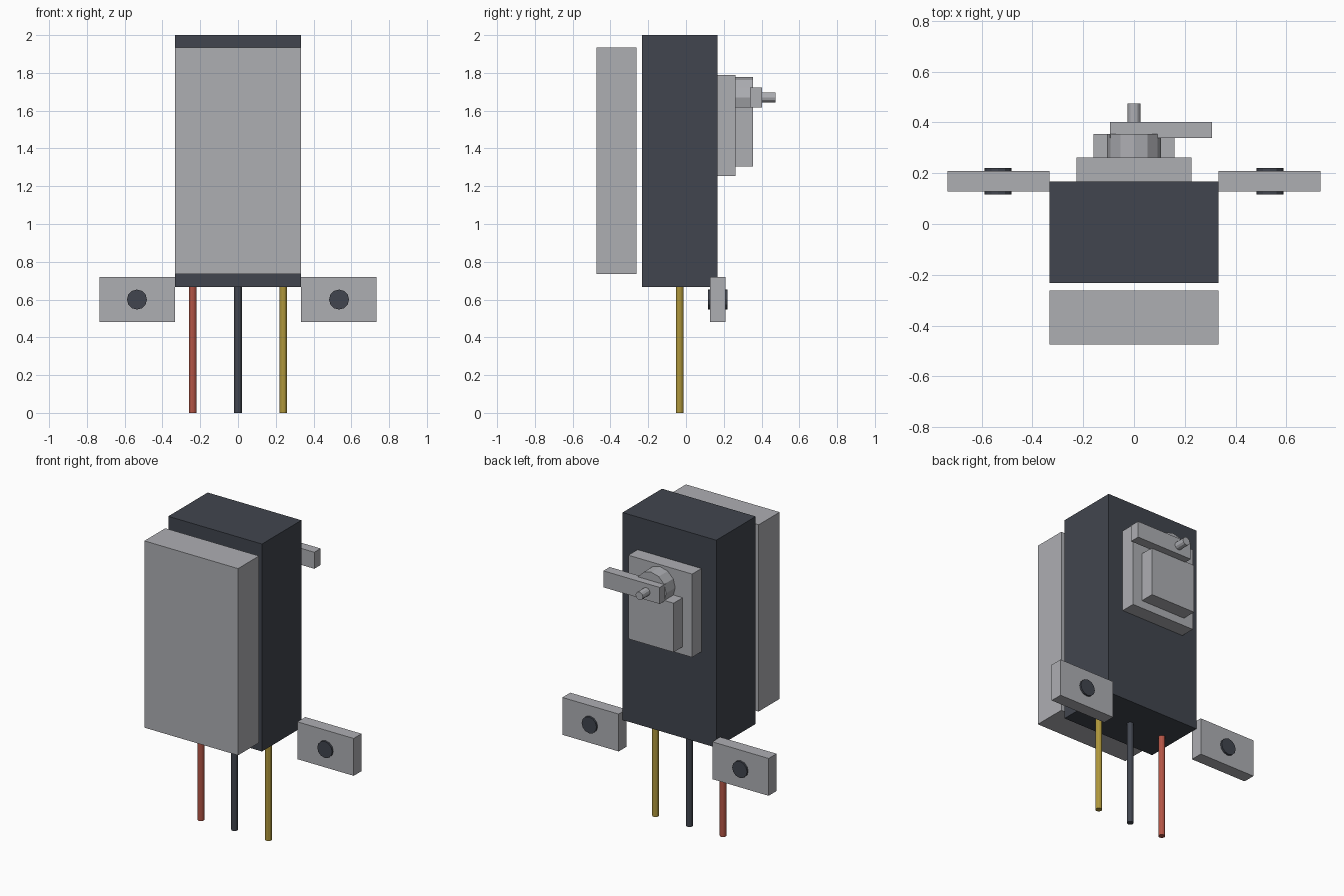
import bpy
import bmesh
from math import pi
from mathutils import Matrix, Vector

if "Cube" in bpy.data.objects:
    bpy.data.objects.remove(bpy.data.objects["Cube"])


def make_material(name, rgb):
    mat = bpy.data.materials.new(name)
    mat.use_nodes = True
    colour = (*rgb, 1.0)
    mat.diffuse_color = colour
    mat.node_tree.nodes["Principled BSDF"].inputs["Base Color"].default_value = colour
    return mat


light_grey = make_material("light grey", (0.42, 0.425, 0.45))
dark_slate = make_material("dark slate", (0.053, 0.06, 0.077))
red = make_material("wire red", (0.45, 0.09, 0.06))
yellow = make_material("wire yellow", (0.43, 0.31, 0.045))


def finish(name, bm, mat):
    mesh = bpy.data.meshes.new(name)
    bm.to_mesh(mesh)
    bm.free()
    mesh.materials.append(mat)
    obj = bpy.data.objects.new(name, mesh)
    bpy.context.collection.objects.link(obj)
    return obj


def box(name, x, y, z, mat):
    """Box spanning the given (low, high) range on each axis."""
    low, high = Vector((x[0], y[0], z[0])), Vector((x[1], y[1], z[1]))
    bm = bmesh.new()
    bmesh.ops.create_cube(bm, size=1, matrix=Matrix.Translation((low + high) / 2)
                          @ Matrix.Diagonal((*(high - low), 1)))
    return finish(name, bm, mat)


def rod(name, start, end, radius, mat):
    """Twelve-sided rod between two points."""
    start, end = Vector(start), Vector(end)
    axis = end - start
    turn = Matrix.Rotation(-pi / 2, 4, "X") if axis.y else Matrix.Identity(4)
    bm = bmesh.new()
    bmesh.ops.create_cone(bm, cap_ends=True, segments=12, radius1=radius,
                          radius2=radius, depth=axis.length,
                          matrix=Matrix.Translation((start + end) / 2) @ turn)
    return finish(name, bm, mat)


# Main housing and the separate front cover
half = 0.333
box("housing", (-half, half), (-0.232, 0.168), (0.667, 2), dark_slate)
box("front_cover", (-half, half), (-0.475, -0.262), (0.735, 1.935), light_grey)

# Stepped gearbox, boss, lever arm and output shaft on the back
box("gearbox_base", (-0.227, 0.227), (0.168, 0.262), (1.255, 1.79), light_grey)
box("gearbox_step", (-0.16, 0.16), (0.262, 0.354), (1.305, 1.62), light_grey)
axle = 1.67
rod("shaft_boss", (0, 0.262, axle), (0, 0.354, axle), 0.107, light_grey)
box("lever_arm", (-0.094, 0.306), (0.338, 0.402), (1.616, 1.722), light_grey)
rod("output_shaft", (0, 0.354, axle), (0, 0.475, axle), 0.026, light_grey)

# Mounting ears with dark bolt plugs
for side, label in ((1, "left"), (-1, "right")):
    span = sorted((side * half, side * 0.733))
    box(label + "_mounting_ear", span, (0.128, 0.208), (0.48, 0.72), light_grey)
    rod(label + "_mounting_bolt", (side * 0.535, 0.116, 0.6),
        (side * 0.535, 0.22, 0.6), 0.053, dark_slate)

# Three wires below the housing
for label, x, mat in (("red", -0.24, red), ("dark", 0, dark_slate), ("yellow", 0.24, yellow)):
    rod(label + "_wire", (x, -0.034, 0), (x, -0.034, 0.667), 0.02, mat)
